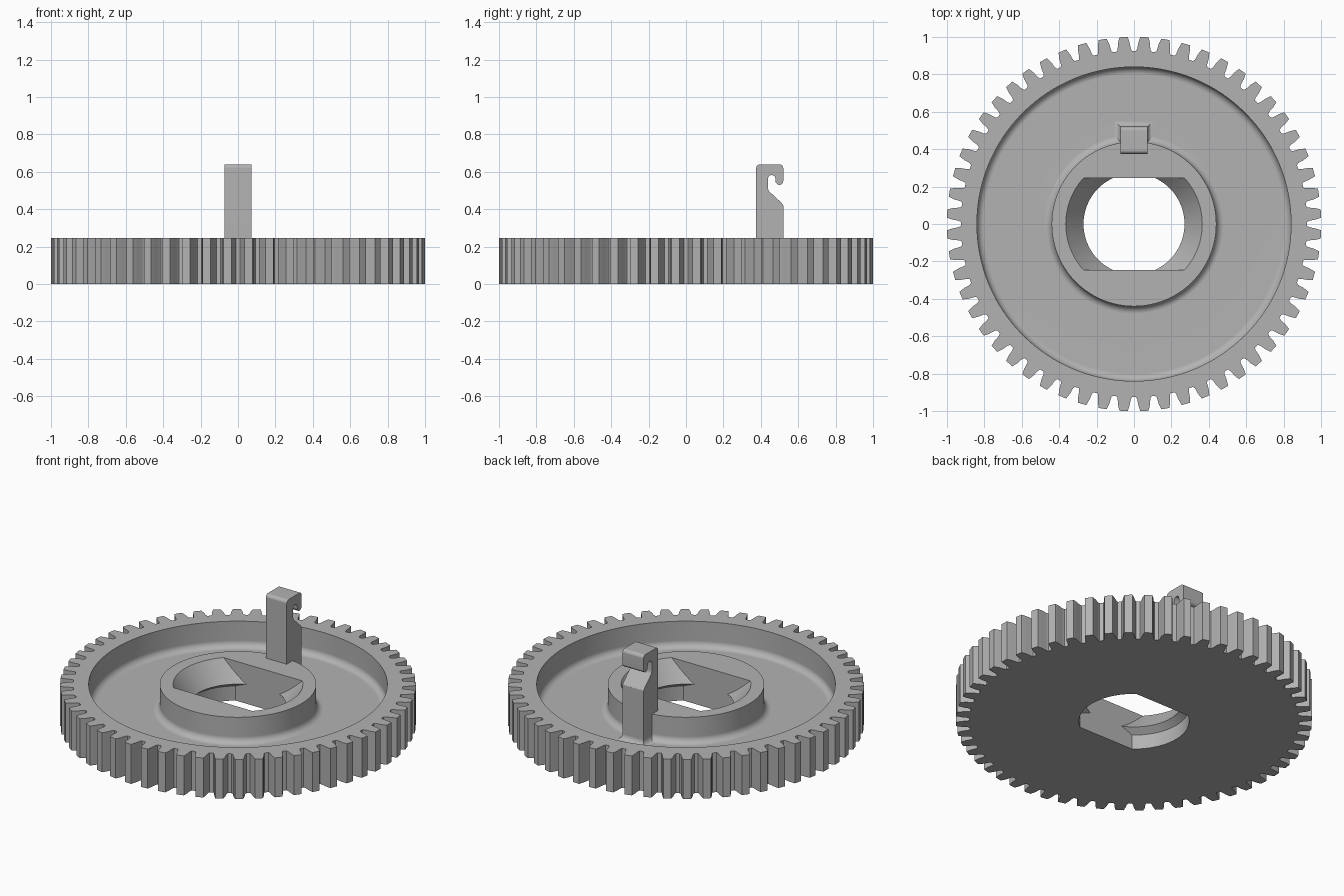
import bpy, bmesh
from math import sin, cos, pi, radians
from mathutils import Vector

cube = bpy.data.objects.get("Cube")
if cube:
    bpy.data.objects.remove(cube, do_unlink=True)

# Single grey material
GREY = (0.45, 0.45, 0.45, 1)
grey = bpy.data.materials.new("plain grey")
grey.use_nodes = True
grey.diffuse_color = GREY
grey.node_tree.nodes["Principled BSDF"].inputs["Base Color"].default_value = GREY

TEETH = 56
HEIGHT, FLOOR = 0.245, 0.085
HUB_R, RIM_R, FILLET = 0.44, 0.84, 0.04
FLAT = 0.245


def make_object(name, bm):
    bmesh.ops.recalc_face_normals(bm, faces=bm.faces)
    mesh = bpy.data.meshes.new(name)
    bm.to_mesh(mesh)
    bm.free()
    mesh.materials.append(grey)
    obj = bpy.data.objects.new(name, mesh)
    bpy.context.collection.objects.link(obj)
    return obj


def extrude_polygon(bm, points, offset):
    face = bm.faces.new([bm.verts.new(p) for p in points])
    new = bmesh.ops.extrude_face_region(bm, geom=[face])["geom"]
    bmesh.ops.translate(bm, vec=Vector(offset),
                        verts=[v for v in new if isinstance(v, bmesh.types.BMVert)])


def lathe(profile, steps=128):
    """Revolve a closed (radius, z) profile around z."""
    bm = bmesh.new()
    verts = [bm.verts.new((r, 0, z)) for r, z in profile]
    edges = [bm.edges.new((verts[i - 1], verts[i])) for i in range(len(verts))]
    bmesh.ops.spin(bm, geom=verts + edges, cent=(0, 0, 0), axis=(0, 0, 1),
                   angle=2 * pi, steps=steps)
    bmesh.ops.remove_doubles(bm, verts=bm.verts, dist=0.0001)
    return bm


def activate(obj):
    bpy.ops.object.select_all(action="DESELECT")
    obj.select_set(True)
    bpy.context.view_layer.objects.active = obj


def cut(obj, cutter):
    mod = obj.modifiers.new("cut", "BOOLEAN")
    mod.operation, mod.solver, mod.object = "DIFFERENCE", "EXACT", cutter
    activate(obj)
    bpy.ops.object.modifier_apply(modifier=mod.name)
    bpy.data.objects.remove(cutter, do_unlink=True)


def smooth(obj):
    activate(obj)
    bpy.ops.object.shade_smooth_by_angle(angle=radians(30))
    mod = obj.modifiers.new("normals", "WEIGHTED_NORMAL")
    mod.keep_sharp = True


def arc(cx, cy, r, start, end, n=6):
    return [(cx + r * cos(radians(start + (end - start) * i / n)),
             cy + r * sin(radians(start + (end - start) * i / n))) for i in range(n + 1)]


# Toothed disc: (radius, half width) down one flank, mirrored for the other
flank = [(0.925, 0.041), (0.937, 0.035), (0.97, 0.031), (1.001, 0.022)]
tooth = [(r, -w) for r, w in flank] + [(r, w) for r, w in reversed(flank)]
outline = []
for i in range(TEETH):
    a = (i + 0.5) * 2 * pi / TEETH
    outline += [(r * cos(a) - w * sin(a), r * sin(a) + w * cos(a), 0) for r, w in tooth]
bm = bmesh.new()
extrude_polygon(bm, outline, (0, 0, HEIGHT))
gear = make_object("gear_wheel", bm)

# Ring-shaped recess with filleted floor corners
z = FLOOR + FILLET
recess = [(HUB_R, 0.4)]
recess += arc(HUB_R + FILLET, z, FILLET, 180, 270)
recess += arc(RIM_R - FILLET, z, FILLET, 270, 360)
recess += [(RIM_R, 0.4)]
cut(gear, make_object("recess_cutter", lathe(recess)))

# Flared centre hole with two flat sides
bm = lathe([(0, -0.1), (0.31, -0.1), (0.31, 0.09), (0.27, 0.12),
            (0.365, HEIGHT), (0.365, 0.4), (0, 0.4)])
for side in (-1, 1):
    bmesh.ops.bisect_plane(bm, geom=bm.verts[:] + bm.edges[:] + bm.faces[:],
                           plane_co=(0, side * FLAT, 0), plane_no=(0, side, 0),
                           clear_outer=True)
    bmesh.ops.holes_fill(bm, edges=[e for e in bm.edges if e.is_boundary])
cut(gear, make_object("hole_cutter", bm))
smooth(gear)

# Upright clip with a hooked top, as a side profile in (y, z)
HALF = 0.072
side = [(0.375, 0.06)]
side += arc(0.395, 0.62, 0.02, 180, 90, 4)
side += arc(0.50, 0.62, 0.02, 90, 0, 4)
side += arc(0.50, 0.55, 0.02, 0, -120, 5)
side += [(0.479, 0.545)]
side += arc(0.458, 0.563, 0.02, 0, 180)
side += [(0.438, 0.51), (0.445, 0.495), (0.51, 0.435), (0.52, 0.42), (0.52, 0.06)]
bm = bmesh.new()
extrude_polygon(bm, [(-HALF, y, z) for y, z in side], (2 * HALF, 0, 0))
smooth(make_object("hook_clip", bm))

# Concave flare where the clip meets the recess floor
bm = bmesh.new()
rings = []
for out, z in arc(0.03, FLOOR + 0.03, 0.03, 180, 270, 5):
    w, back = HALF + out, 0.52 + out
    rings.append([bm.verts.new(p) for p in
                  ((-w, 0.41, z), (w, 0.41, z), (w, back, z), (-w, back, z))])
for upper, lower in zip(rings, rings[1:]):
    for i in range(4):
        bm.faces.new((upper[i - 1], upper[i], lower[i], lower[i - 1]))
bm.faces.new(rings[0])
bm.faces.new(rings[-1])
smooth(make_object("clip_base_flare", bm))
